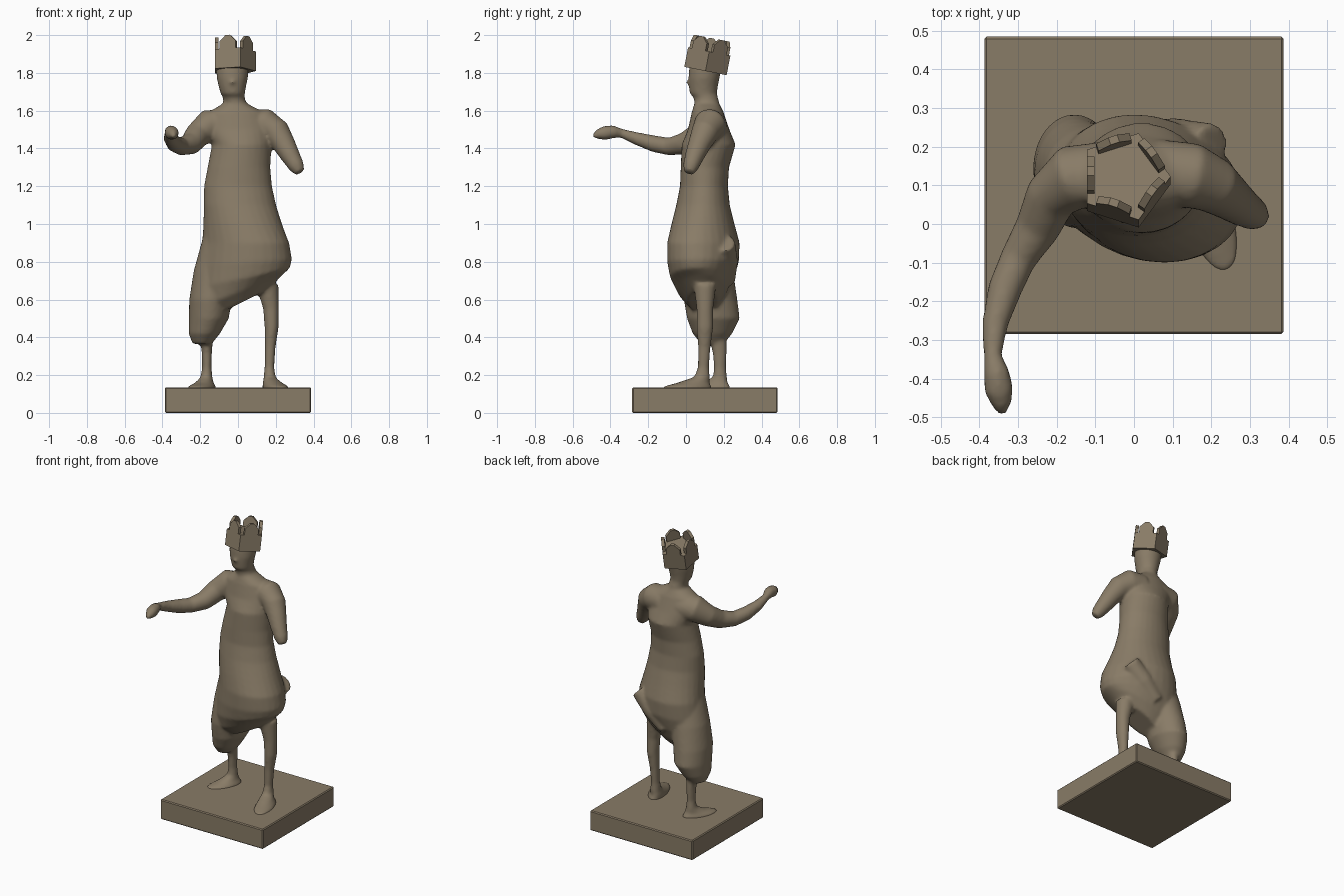
import bpy, bmesh, math
from mathutils import Vector, Matrix

stone = bpy.data.materials.new("brown_stone")
stone.diffuse_color = (0.25, 0.2, 0.135, 1)


def make_object(name, bm):
    bmesh.ops.recalc_face_normals(bm, faces=bm.faces)
    mesh = bpy.data.meshes.new(name)
    bm.to_mesh(mesh)
    bm.free()
    mesh.materials.append(stone)
    ob = bpy.data.objects.new(name, mesh)
    bpy.context.collection.objects.link(ob)
    return ob


def skin(bm, loops):
    """Closed skin over a list of point loops."""
    rows = [[bm.verts.new(p) for p in loop] for loop in loops]
    n = len(rows[0])
    for a, b in zip(rows, rows[1:]):
        for i in range(n):
            j = (i + 1) % n
            bm.faces.new((a[i], a[j], b[j], b[i]))
    bm.faces.new(rows[0])
    bm.faces.new(rows[-1][::-1])


ANGLES = [math.tau * i / 28 for i in range(28)]


def stack(bm, rings):
    """Rings: x, y, z, rx, ry, z slope along x, x skew along y."""
    loops = []
    for x, y, z, rx, ry, *extra in rings:
        slope, skew = (extra + [0, 0])[:2]
        loops.append([(x + rx * math.cos(a) + skew * ry * math.sin(a),
                       y + ry * math.sin(a),
                       z + slope * rx * math.cos(a)) for a in ANGLES])
    skin(bm, loops)


def limb(bm, pts):
    """Round tube through points: x, y, z, r."""
    loops = []
    for i, (x, y, z, r) in enumerate(pts):
        a, b = pts[max(i - 1, 0)], pts[min(i + 1, len(pts) - 1)]
        q = (Vector(b[:3]) - Vector(a[:3])).to_track_quat('Z', 'Y')
        loops.append([Vector((x, y, z)) + q @ Vector((r * math.cos(t), r * math.sin(t), 0))
                      for t in ANGLES])
    skin(bm, loops)


# Plinth
bm = bmesh.new()
bmesh.ops.create_cube(bm, size=1, matrix=Matrix.Translation((0, 0.1, 0.0675))
                      @ Matrix.Diagonal((0.775, 0.77, 0.135, 1)))
bmesh.ops.bevel(bm, geom=bm.edges[:], offset=0.006, segments=1, affect='EDGES')
make_object("plinth", bm)

# Robed figure, all parts fused by a voxel remesh
bm = bmesh.new()
# torso and skirt
stack(bm, [(-.015, .11, 1.64, .06, .065), (-.01, .115, 1.59, .15, .085),
           (0, .12, 1.5, .18, .11), (.02, .12, 1.42, .158, .143),
           (.005, .1, 1.3, .166, .128), (0, .095, 1.2, .18, .127),
           (.01, .09, 1.1, .192, .142), (.025, .09, 1.0, .208, .167, 0, -.1),
           (.04, .092, .9, .228, .192, 0, -.2), (.04, .09, .8, .243, .19, .05, -.2),
           (.03, .085, .72, .243, .17, .2, -.2), (.03, .085, .65, .21, .13, .4),
           (.03, .09, .59, .13, .08, .5)])
# long drape over one leg
stack(bm, [(-.09, .1, .95, .09, .1), (-.11, .12, .75, .125, .13),
           (-.145, .13, .6, .113, .142), (-.155, .145, .5, .106, .14),
           (-.178, .14, .42, .083, .105), (-.19, .14, .365, .05, .06)])
limb(bm, [(.2, .2, .9, .06), (.1, .215, .8, .06), (0, .21, .7, .05)])  # back fold
# neck and head
stack(bm, [(-.015, .115, 1.58, .09, .07), (-.015, .112, 1.63, .06, .067),
           (-.022, .105, 1.67, .058, .064), (-.028, .092, 1.69, .064, .072),
           (-.03, .092, 1.73, .073, .077), (-.03, .095, 1.77, .082, .082),
           (-.03, .1, 1.81, .085, .085), (-.028, .105, 1.87, .08, .08)])
limb(bm, [(-.03, .03, 1.79, .012), (-.03, .013, 1.75, .016), (-.03, .03, 1.74, .012)])
# legs with feet
stack(bm, [(.155, .1, .68, .06, .06), (.175, .1, .55, .042, .044),
           (.178, .1, .45, .037, .044), (.17, .097, .35, .029, .034),
           (.166, .092, .24, .026, .03), (.168, .085, .19, .032, .042),
           (.182, .04, .16, .047, .085, 0, -.25), (.2, .005, .138, .062, .13, 0, -.25),
           (.2, .005, .11, .062, .13, 0, -.25)])
stack(bm, [(-.165, .16, .48, .05, .055), (-.167, .17, .4, .036, .045),
           (-.165, .178, .32, .027, .038), (-.165, .18, .24, .025, .032),
           (-.167, .18, .19, .032, .038), (-.178, .155, .16, .045, .065, 0, .3),
           (-.192, .125, .138, .065, .11, 0, .35), (-.192, .125, .11, .065, .11, 0, .35)])
# raised arm with hand
limb(bm, [(-.06, .13, 1.52, .085), (-.16, .12, 1.52, .085), (-.215, .07, 1.47, .068),
          (-.25, -.01, 1.425, .058), (-.3, -.09, 1.41, .047), (-.335, -.17, 1.425, .044),
          (-.36, -.26, 1.452, .034), (-.366, -.34, 1.48, .024), (-.356, -.385, 1.488, .034),
          (-.35, -.43, 1.482, .038), (-.343, -.465, 1.475, .027), (-.341, -.493, 1.465, .01)])
# broken arm
limb(bm, [(.06, .135, 1.52, .085), (.15, .125, 1.525, .085), (.205, .1, 1.485, .073),
          (.245, .07, 1.42, .06), (.278, .045, 1.36, .051), (.31, .025, 1.305, .042),
          (.328, .015, 1.272, .027)])
fig = make_object("robed_figure", bm)
rm = fig.modifiers.new("fuse", 'REMESH')
rm.mode = 'VOXEL'
rm.voxel_size = 0.01
rm.use_smooth_shade = True
sm = fig.modifiers.new("soften", 'SMOOTH')
sm.factor = 0.5
sm.iterations = 7

# Five-sided crown: band with one prong per side, tilted back
R, H = 0.12, 0.105
bm = bmesh.new()
skin(bm, [[(R * math.cos(math.tau * i / 5), R * math.sin(math.tau * i / 5), z)
           for i in range(5)] for z in (0, H)])
outline = [(-.045, H - .01), (.045, H - .01), (.045, .145), (.012, .177),
           (-.012, .177), (-.045, .145)]
apothem = R * math.cos(math.pi / 5)
for i in range(5):
    turn = Matrix.Rotation(math.tau * (i + .5) / 5, 3, 'Z')
    skin(bm, [[turn @ Vector((d, s, z)) for s, z in outline]
              for d in (apothem - .02, apothem)])
crown = make_object("crown", bm)
crown.location = (-.025, .103, 1.81)
crown.rotation_euler = (math.radians(-11), 0, 0)
